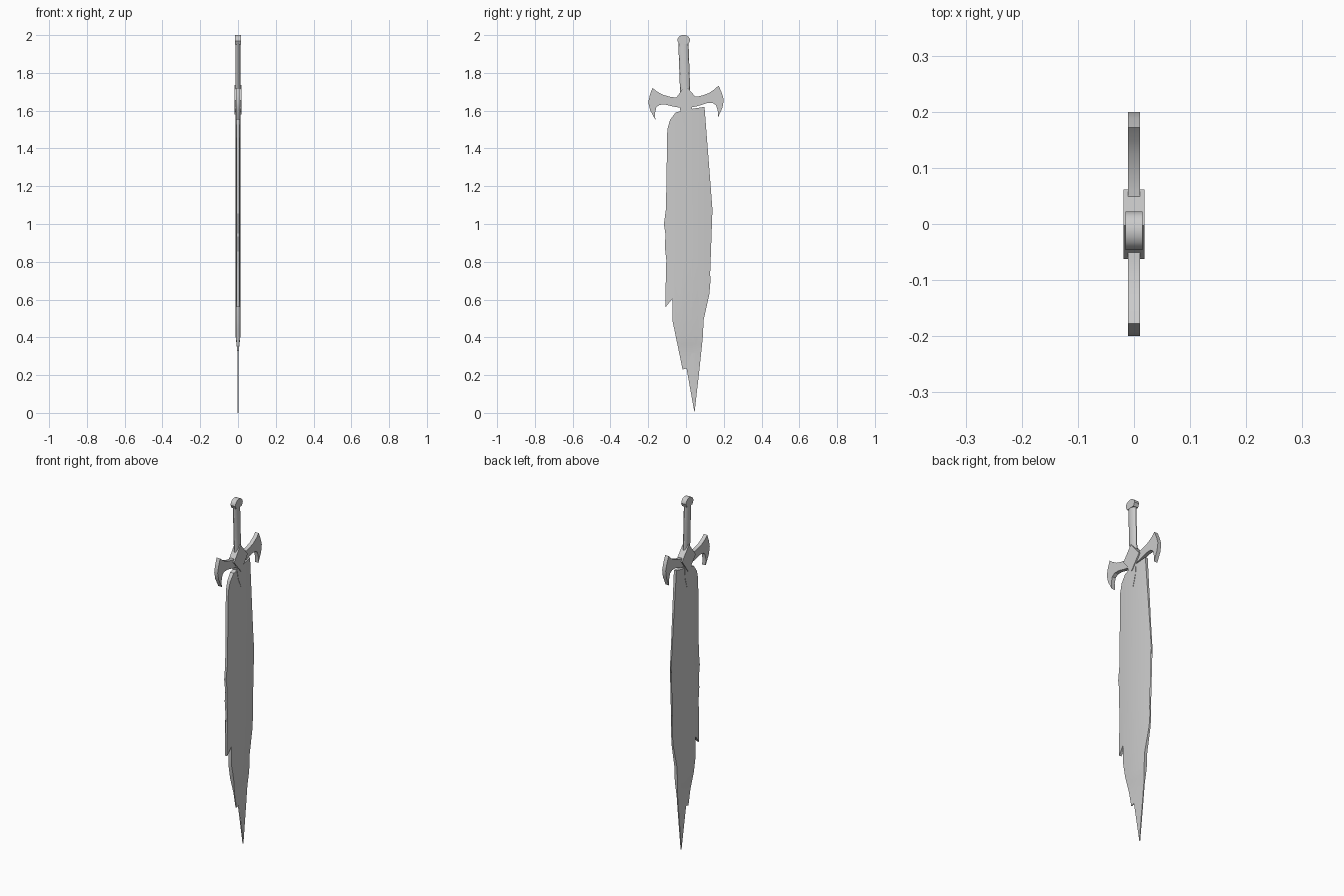
import bpy, bmesh, math
from mathutils import Matrix, Vector

if "Cube" in bpy.data.objects:
    bpy.data.objects.remove(bpy.data.objects["Cube"])

# The hilt leans slightly about the centre of the guard
TILT = (Matrix.Translation((0, 0, 1.655)) @ Matrix.Rotation(math.radians(2), 4, 'X')
        @ Matrix.Translation((0, 0, -1.655)))


def finish(name, bm, tilt=True, angle=30):
    if tilt:
        bm.transform(TILT)
    bmesh.ops.recalc_face_normals(bm, faces=bm.faces[:])
    me = bpy.data.meshes.new(name)
    bm.to_mesh(me)
    bm.free()
    ob = bpy.data.objects.new(name, me)
    bpy.context.collection.objects.link(ob)
    bpy.ops.object.select_all(action='DESELECT')
    ob.select_set(True)
    bpy.context.view_layer.objects.active = ob
    bpy.ops.object.shade_smooth_by_angle(angle=math.radians(angle))
    return ob


def plate(name, outline, half):
    """Extrude a (y, z) outline symmetrically along x."""
    bm = bmesh.new()
    f = bm.faces.new([bm.verts.new((-half, y, z)) for y, z in outline])
    ext = bmesh.ops.extrude_face_region(bm, geom=[f], use_keep_orig=True)
    for v in ext['geom']:
        if isinstance(v, bmesh.types.BMVert):
            v.co.x = half
    return finish(name, bm)


# Blade: ragged outline with two notches, lens-shaped in section, thin at the tip
edge = [(.098, 1.62), (.14, 1.077), (.112, 1.01), (.124, .945), (.114, .88),
        (.13, .706), (.124, .63), (.094, .495), (.088, .39), (.07, .22),
        (.045, 0), (.006, .29), (.003, .235), (-.018, .23), (-.072, .49),
        (-.072, .605), (-.108, .56), (-.108, .66), (-.099, .76), (-.111, .87),
        (-.105, .92), (-.117, 1.0), (-.106, 1.08), (-.099, 1.5), (-.085, 1.55),
        (-.055, 1.59), (0, 1.605)]


def thickness(y, z):
    lens = .004 + .009 * max(0, 1 - (y / .13) ** 2)
    t = min(1, max(0, (z - .32) / .09))
    return .003 + (lens - .003) * t


bm = bmesh.new()
face = bm.faces.new([bm.verts.new((0, y, z)) for y, z in edge])
bmesh.ops.triangulate(bm, faces=[face])
cuts = [((0, y, 0), (0, 1, 0)) for y in (-.09, -.06, -.03, 0, .03, .06, .09)]
cuts += [((0, 0, z), (0, 0, 1)) for z in (.32, .365, .41, .8, 1.2)]
for co, no in cuts:
    bmesh.ops.bisect_plane(bm, geom=bm.verts[:] + bm.edges[:] + bm.faces[:],
                           plane_co=co, plane_no=no, dist=1e-5)
back = bm.verts[:]
ext = bmesh.ops.extrude_face_region(bm, geom=bm.faces[:], use_keep_orig=True)
front = [g for g in ext['geom'] if isinstance(g, bmesh.types.BMVert)]
for verts, side in ((back, -1), (front, 1)):
    for v in verts:
        v.co.x = side * thickness(v.co.y, v.co.z)
finish("blade", bm, tilt=False)

# Crossguard: half outline mirrored, hooked ends
half = [(0, 1.672), (.06, 1.672), (.09, 1.678), (.125, 1.69), (.152, 1.707), (.175, 1.727),
        (.19, 1.69), (.2, 1.652), (.192, 1.61), (.166, 1.558), (.166, 1.595),
        (.158, 1.624), (.14, 1.636), (.11, 1.636), (.06, 1.622), (0, 1.612)]
plate("crossguard", half + [(-y, z) for y, z in half[-2:0:-1]], .011)

# Diamond boss and the pointed tongue below it
plate("diamond_boss", [(0, 1.735), (.062, 1.657), (0, 1.58), (-.062, 1.657)], .0185)
plate("blade_tongue", [(-.035, 1.62), (.032, 1.62), (.024, 1.55), (.003, 1.485), (-.02, 1.54)], .0145)

# Grip: oval cylinder
bm = bmesh.new()
bmesh.ops.create_cone(bm, cap_ends=True, segments=16, radius1=1, radius2=1, depth=.28)
bm.transform(Matrix.Translation((0, -.003, 1.82)) @ Matrix.Diagonal((.0135, .027, 1, 1)))
finish("grip", bm)

# Pommel: domed cap
dome = [(.034 * math.cos(a) - .001, 1.971 + .03 * math.sin(a))
        for a in (math.pi * i / 10 for i in range(11))]
plate("pommel", dome + [(-.026, 1.952), (.024, 1.952)], .015)
